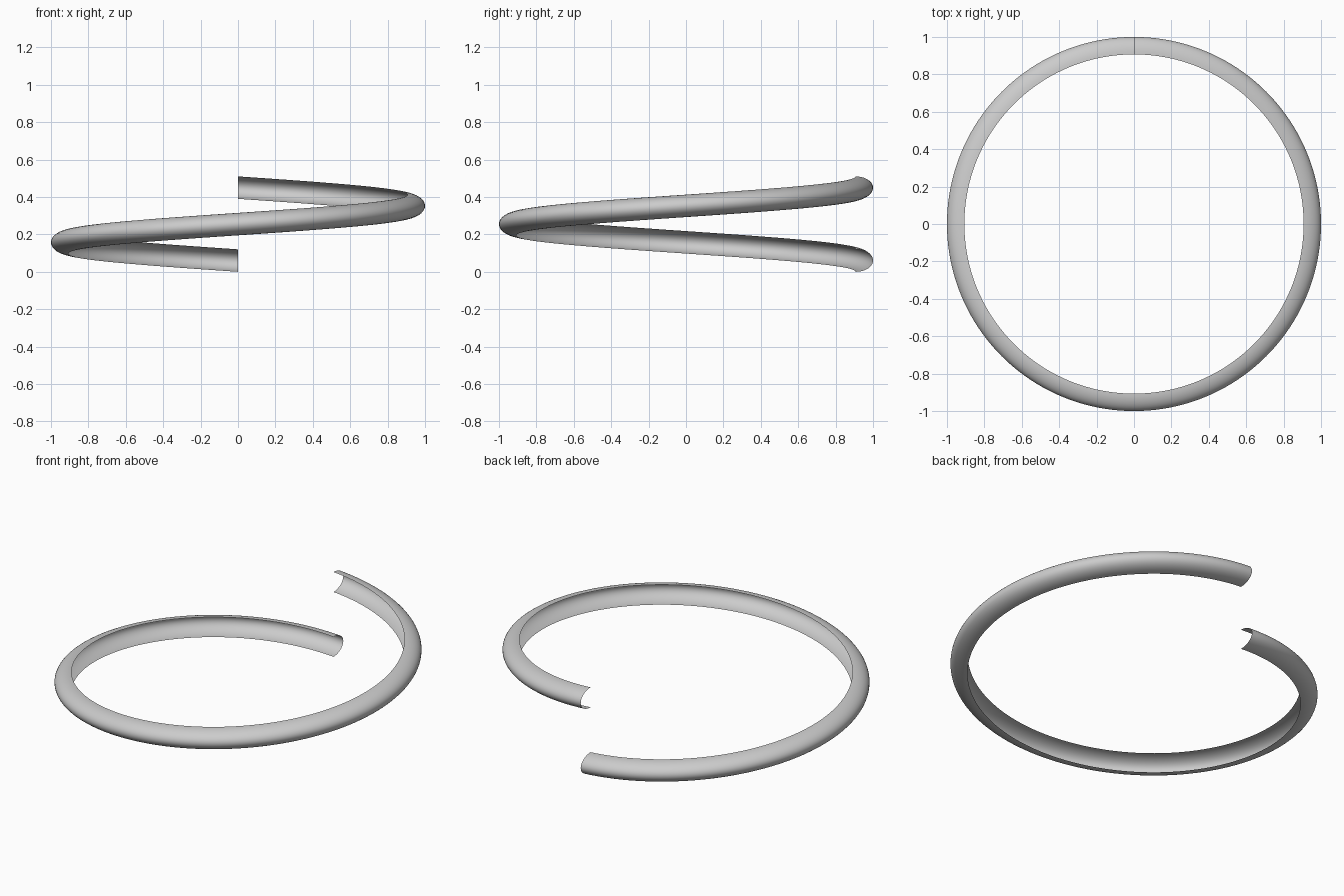
import bpy, bmesh, math

if "Cube" in bpy.data.objects:
    bpy.data.objects.remove(bpy.data.objects["Cube"])

STEPS, ARC = 160, 20           # divisions round the turn / across the channel
OUTER, DEPTH = 1.0, 0.093      # outer radius and depth of the channel
HALF_H, PITCH = 0.06, 0.39     # half height of the channel, rise per turn

# Half-ellipse profile, open towards the axis: (radius, height)
profile = []
for i in range(ARC + 1):
    a = math.pi * (i / ARC - 0.5)
    profile.append((OUTER - DEPTH + DEPTH * math.cos(a), HALF_H + HALF_H * math.sin(a)))

# Sweep one rising turn, starting at the back and heading left
bm = bmesh.new()
rows = []
for s in range(STEPS + 1):
    t = s / STEPS
    ang = math.pi / 2 + 2 * math.pi * t
    rows.append([bm.verts.new((r * math.cos(ang), r * math.sin(ang), z + PITCH * t))
                 for r, z in profile])
for r0, r1 in zip(rows, rows[1:]):
    for i in range(ARC):
        face = bm.faces.new((r0[i], r1[i], r1[i + 1], r0[i + 1]))
        face.smooth = True

mesh = bpy.data.meshes.new("spiral_channel")
bm.to_mesh(mesh)
bm.free()
channel = bpy.data.objects.new("spiral_channel", mesh)
bpy.context.collection.objects.link(channel)
